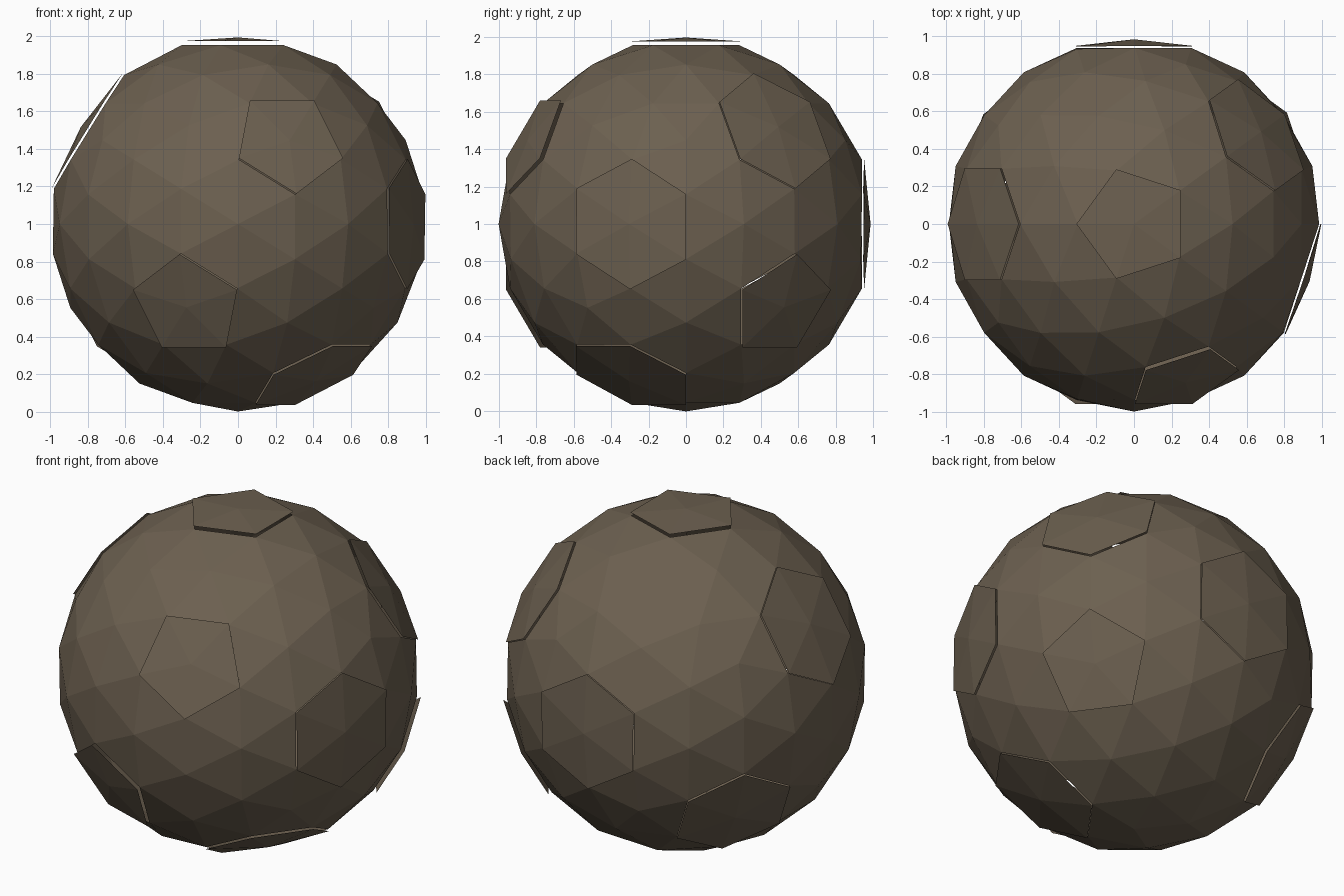
import bpy, bmesh, math
from mathutils import Vector

cube = bpy.data.objects.get("Cube")
if cube:
    bpy.data.objects.remove(cube)

CENTRE = Vector((0, 0, 1))

# One brown leather colour
leather = bpy.data.materials.new("brown leather")
leather.use_nodes = True
colour = (0.15, 0.117, 0.08, 1)
leather.diffuse_color = colour
leather.node_tree.nodes["Principled BSDF"].inputs["Base Color"].default_value = colour


def direction(azimuth, polar):
    a, p = math.radians(azimuth), math.radians(polar)
    return Vector((math.sin(p) * math.cos(a), math.sin(p) * math.sin(a), math.cos(p)))


def add_panel(bm, axis, corners, rim, middle):
    """Fan of triangles from a panel's centre to its corners."""
    hub = bm.verts.new(axis * middle + CENTRE)
    ring = [bm.verts.new(c * rim + CENTRE) for c in corners]
    for a, b in zip(ring, ring[1:] + ring[:1]):
        bm.faces.new((hub, a, b))


def finish(bm, name):
    mesh = bpy.data.meshes.new(name)
    bm.to_mesh(mesh)
    bm.free()
    mesh.materials.append(leather)
    bpy.context.collection.objects.link(bpy.data.objects.new(name, mesh))


# Each icosphere vertex becomes one five- or six-sided panel
guide = bmesh.new()
bmesh.ops.create_icosphere(guide, subdivisions=2, radius=1)

# Loose panels, as azimuth and polar angle
loose = [direction(*d) for d in (
    (0, 0), (180, 58), (-72, 63), (36, 58), (-108, 117),
    (-18, 90), (-36, 148), (36, 117), (90, 90), (144, 122))]

shell = bmesh.new()
number = 0
for v in guide.verts:
    axis = v.co.normalized()
    corners = [f.calc_center_median().normalized() for f in v.link_faces]
    # Sort the corners counter-clockwise around the panel's axis
    side = (corners[0] - axis * corners[0].dot(axis)).normalized()
    up = axis.cross(side)
    corners.sort(key=lambda c: math.atan2(c.dot(up), c.dot(side)))
    if any(axis.angle(d) < 0.15 for d in loose):
        number += 1
        plate = bmesh.new()
        if len(corners) == 5:
            add_panel(plate, axis, corners, 1.022, 0.995)
        else:
            add_panel(plate, axis, corners, 1.012, 0.985)
        finish(plate, f"loose_panel_{number}")
    else:
        add_panel(shell, axis, corners, 1.0, 1.0)
guide.free()

# Joined panels form the main shell
bmesh.ops.remove_doubles(shell, verts=shell.verts, dist=0.001)
finish(shell, "ball_shell")
